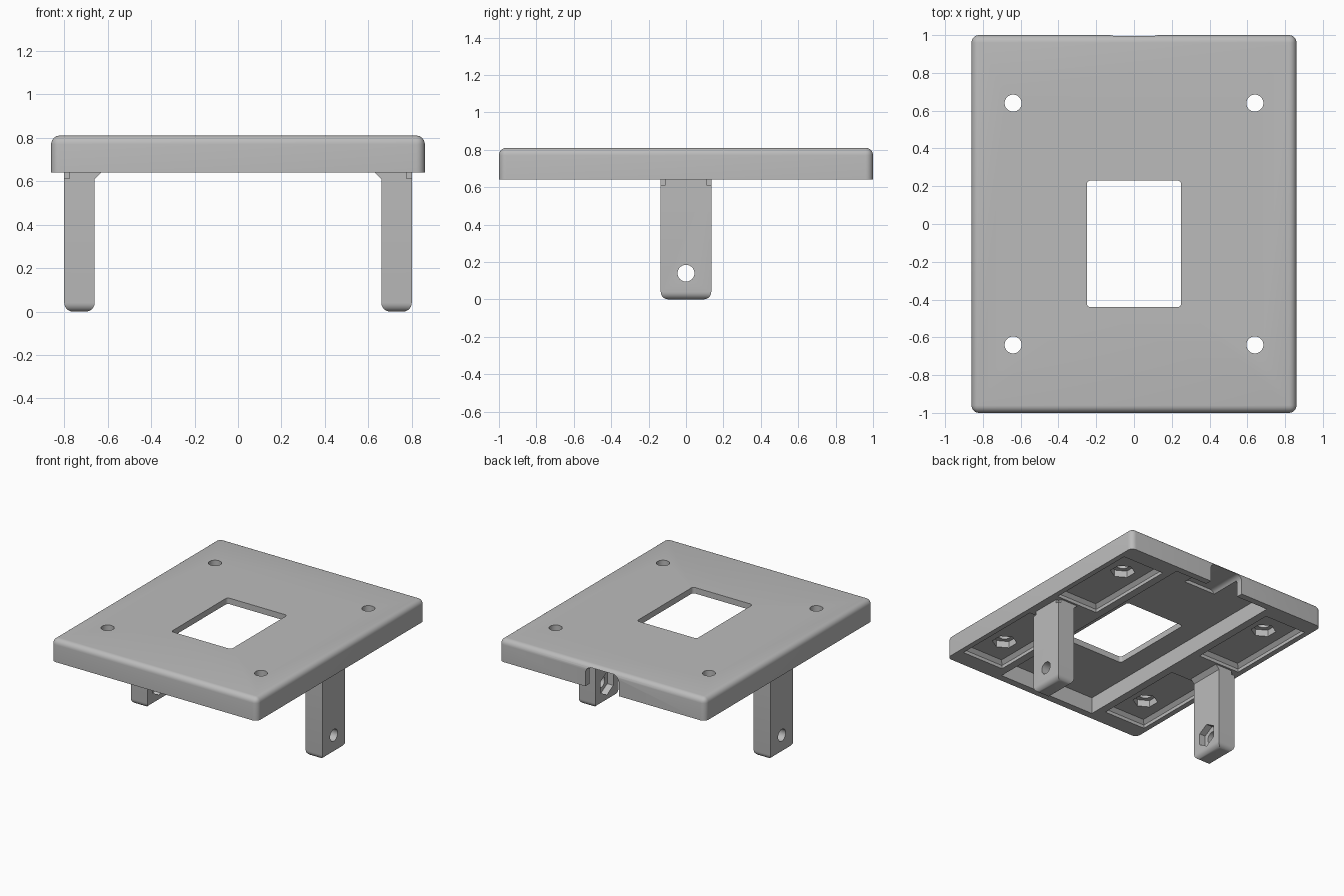
import bpy, bmesh, math
from mathutils import Matrix, Vector

if "Cube" in bpy.data.objects:
    bpy.data.objects.remove(bpy.data.objects["Cube"], do_unlink=True)

grey = bpy.data.materials.new("plain grey")
grey.use_nodes = True
grey.diffuse_color = (0.5, 0.5, 0.5, 1)
grey.node_tree.nodes["Principled BSDF"].inputs["Base Color"].default_value = (0.5, 0.5, 0.5, 1)

BASE, TOP = 0.64, 0.81
PLATE_X, PLATE_Y = 0.86, 1.0


def finish(name, bm):
    bmesh.ops.recalc_face_normals(bm, faces=bm.faces)
    mesh = bpy.data.meshes.new(name)
    bm.to_mesh(mesh)
    bm.free()
    ob = bpy.data.objects.new(name, mesh)
    bpy.context.collection.objects.link(ob)
    mesh.materials.append(grey)
    return ob


def round_edges(bm, radius, pick, segments=6):
    """Round the edges whose two end points satisfy pick."""
    edges = [e for e in bm.edges if pick(e.verts[0].co, e.verts[1].co)]
    bmesh.ops.bevel(bm, geom=edges, offset=radius, segments=segments,
                    profile=0.5, affect='EDGES')


def box(name, lo, hi, radius=0, pick=None, segments=6):
    lo, hi = Vector(lo), Vector(hi)
    bm = bmesh.new()
    bmesh.ops.create_cube(bm, size=1)
    bmesh.ops.scale(bm, vec=hi - lo, verts=bm.verts)
    bmesh.ops.translate(bm, vec=(lo + hi) / 2, verts=bm.verts)
    if radius:
        round_edges(bm, radius, pick, segments)
    return finish(name, bm)


def prism(name, sides, radius, depth, centre, turn):
    bm = bmesh.new()
    bmesh.ops.create_cone(bm, cap_ends=True, segments=sides, radius1=radius,
                          radius2=radius, depth=depth,
                          matrix=Matrix.Translation(centre) @ turn)
    return finish(name, bm)


def cut(ob, cutters):
    for cutter in cutters:
        mod = ob.modifiers.new("cut", 'BOOLEAN')
        mod.operation, mod.solver, mod.object = 'DIFFERENCE', 'EXACT', cutter
        bpy.context.view_layer.objects.active = ob
        bpy.ops.object.modifier_apply(modifier=mod.name)
        bpy.data.objects.remove(cutter, do_unlink=True)


def shade(ob):
    bpy.ops.object.select_all(action='DESELECT')
    ob.select_set(True)
    bpy.context.view_layer.objects.active = ob
    bpy.ops.object.shade_smooth_by_angle(angle=math.radians(30))


def upright(a, b):
    return abs(a.z - b.z) > 0.01


# Top plate with rounded rim
plate = box("top_plate", (-PLATE_X, -PLATE_Y, BASE), (PLATE_X, PLATE_Y, TOP), 0.04,
            lambda a, b: max(a.z, b.z) > TOP - 0.01)

# Underside recess, window and cable notch at the back
cutters = [
    box("recess", (-0.41, -0.945, 0.5), (0.41, 0.95, 0.765)),
    box("window", (-0.25, -0.44, 0.5), (0.25, 0.23, 1), 0.02, upright),
    box("cable_notch", (-0.14, 0.71, 0.5), (0.14, 1.2, 0.79), 0.05,
        lambda a, b: min(a.z, b.z) > 0.7 and abs(a.y - b.y) > 0.1),
]

# Corner pockets with a screw hole and a nut seat
along_y = Matrix.Rotation(math.radians(90), 4, 'Z')
for sx in (-1, 1):
    for sy in (-1, 1):
        xs, ys = sorted((sx * 0.47, sx * 0.82)), sorted((sy * 0.15, sy * 0.87))
        spot = Vector((sx * 0.64, sy * 0.64, 0))
        cutters += [
            box("pocket", (xs[0], ys[0], 0.5), (xs[1], ys[1], 0.69), 0.025,
                lambda a, b: min(a.z, b.z) > 0.6, 1),
            prism("nut_seat", 6, 0.087, 0.2, spot + Vector((0, 0, BASE)),
                  Matrix.Rotation(0, 4, 'Z')),
            prism("screw_hole", 32, 0.045, 1, spot + Vector((0, 0, TOP)), along_y),
        ]
cut(plate, cutters)
shade(plate)

# Legs: side profile with an inner gusset, rounded feet
profile = [(0.66, 0), (0.8, 0), (0.8, 0.65), (0.63, 0.65), (0.63, BASE), (0.66, 0.61)]
across = Matrix.Rotation(math.radians(90), 4, 'Y')
for side, name in ((1, "left_leg"), (-1, "right_leg")):
    bm = bmesh.new()
    face = bm.faces.new([bm.verts.new((side * x, -0.135, z)) for x, z in profile])
    new = bmesh.ops.extrude_face_region(bm, geom=[face])["geom"]
    bmesh.ops.translate(bm, vec=(0, 0.27, 0),
                        verts=[v for v in new if isinstance(v, bmesh.types.BMVert)])
    round_edges(bm, 0.04, lambda a, b: max(a.z, b.z) < 0.01)
    leg = finish(name, bm)

    # Pivot hole, inner nut seat and small reliefs at the outer top corners
    cutters = [
        prism("pivot_hole", 32, 0.045, 0.5, (side * 0.73, 0, 0.14), across),
        prism("leg_nut_seat", 6, 0.087, 0.1, (side * 0.66, 0, 0.14),
              across @ along_y),
    ]
    for sy in (-1, 1):
        xs, ys = sorted((side * 0.775, side * 0.9)), sorted((sy * 0.11, sy * 0.2))
        cutters.append(box("relief", (xs[0], ys[0], 0.612), (xs[1], ys[1], BASE)))
    cut(leg, cutters)
    shade(leg)
